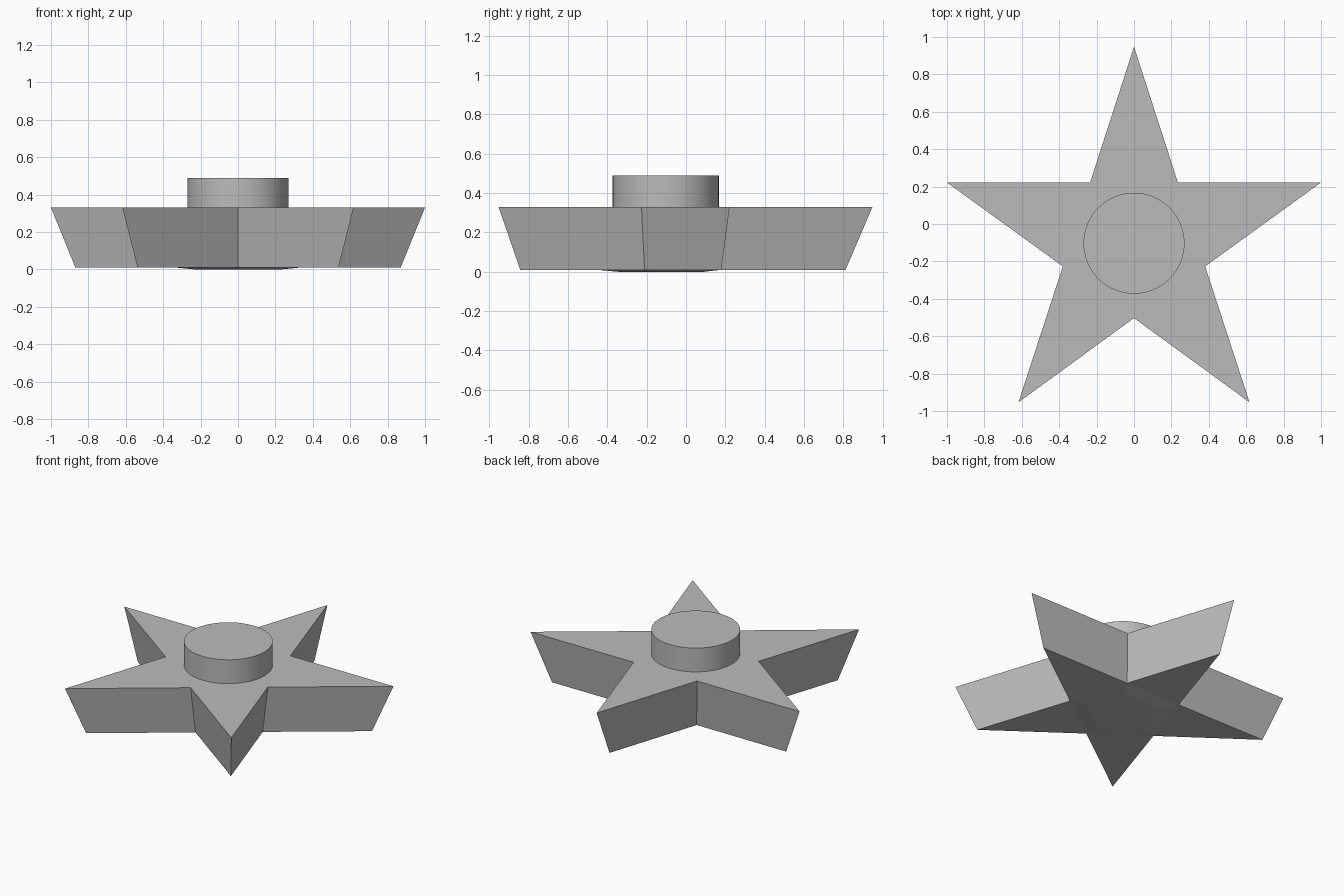
import bpy, bmesh, math

cube = bpy.data.objects.get("Cube")
if cube:
    bpy.data.objects.remove(cube)

CENTRE_Y = -0.103
OUTER, INNER, TAPER = 1.051, 0.4, 0.87
BASE_Z, TOP_Z, CAP_Z = 0.01, 0.33, 0.49

# Plain grey material
grey = bpy.data.materials.new("plain grey")
grey.use_nodes = True
colour = (0.5, 0.5, 0.5, 1)
grey.diffuse_color = colour
grey.node_tree.nodes["Principled BSDF"].inputs["Base Color"].default_value = colour


def add_object(name, bm):
    bmesh.ops.recalc_face_normals(bm, faces=bm.faces)
    mesh = bpy.data.meshes.new(name)
    bm.to_mesh(mesh)
    bm.free()
    mesh.materials.append(grey)
    obj = bpy.data.objects.new(name, mesh)
    obj.location.y = CENTRE_Y
    bpy.context.collection.objects.link(obj)
    return obj


def ring(bm, radii, scale, z):
    verts = []
    for i, r in enumerate(radii):
        a = math.pi / 2 + math.tau * i / len(radii)
        verts.append(bm.verts.new((r * scale * math.cos(a), r * scale * math.sin(a), z)))
    return verts


# Tapered star with a very shallow swelling under its middle
bm = bmesh.new()
radii = [OUTER, INNER] * 5
top = ring(bm, radii, 1, TOP_Z)
base = ring(bm, radii, TAPER, BASE_Z)
belly = ring(bm, [INNER] * 10, 0.6, 0)[1::2]
bm.faces.new(top)
for i in range(10):
    j = (i + 1) % 10
    bm.faces.new((base[i], base[j], top[j], top[i]))
for i in range(5):
    left, tip, right = base[2 * i - 1], base[2 * i], base[2 * i + 1]
    bm.faces.new((left, tip, right))
    bm.faces.new((left, right, belly[i], belly[i - 1]))
bm.faces.new(belly)
for v in [v for v in bm.verts if not v.link_faces]:
    bm.verts.remove(v)
add_object("star_body", bm)

# Round cap standing on the star
bm = bmesh.new()
bmesh.ops.create_cone(bm, cap_ends=True, segments=64, radius1=0.27, radius2=0.27,
                      depth=CAP_Z - TOP_Z + 0.02)
bmesh.ops.translate(bm, verts=bm.verts, vec=(0, 0, (CAP_Z + TOP_Z - 0.02) / 2))
cap = add_object("round_cap", bm)
bpy.ops.object.select_all(action="DESELECT")
cap.select_set(True)
bpy.context.view_layer.objects.active = cap
bpy.ops.object.shade_smooth_by_angle(angle=math.radians(40))
